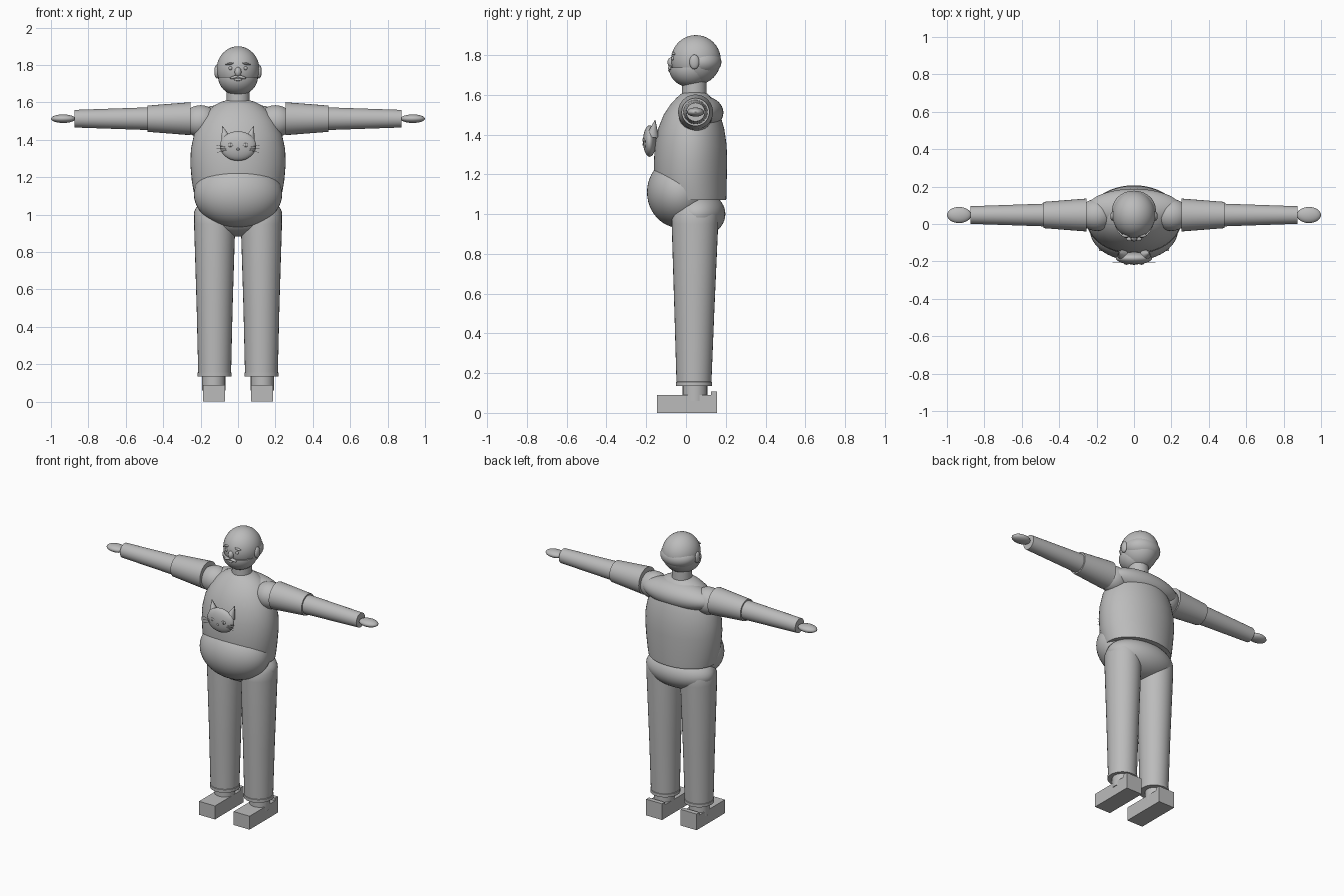
import bpy, bmesh, math
from mathutils import Vector, Matrix

if "Cube" in bpy.data.objects:
    bpy.data.objects.remove(bpy.data.objects["Cube"], do_unlink=True)

GREY = (0.5, 0.5, 0.5, 1)
mat = bpy.data.materials.new("plain grey")
mat.use_nodes = True
mat.diffuse_color = GREY
mat.node_tree.nodes["Principled BSDF"].inputs["Base Color"].default_value = GREY


def finish(name, bm, smooth=True):
    """Turn a bmesh into a named, shaded object."""
    bmesh.ops.recalc_face_normals(bm, faces=bm.faces[:])
    mesh = bpy.data.meshes.new(name)
    bm.to_mesh(mesh)
    bm.free()
    mesh.materials.append(mat)
    obj = bpy.data.objects.new(name, mesh)
    bpy.context.collection.objects.link(obj)
    if smooth:
        bpy.ops.object.select_all(action="DESELECT")
        bpy.context.view_layer.objects.active = obj
        obj.select_set(True)
        bpy.ops.object.shade_smooth_by_angle(angle=math.radians(40))
    return obj


def ball(name, centre, radii, segs=32, tilt=0, lower_half=False):
    """Ellipsoid, optionally tilted about y or cut to its lower half."""
    bm = bmesh.new()
    bmesh.ops.create_uvsphere(bm, u_segments=segs, v_segments=segs // 2, radius=1)
    if lower_half:
        cut = bmesh.ops.bisect_plane(bm, geom=bm.verts[:] + bm.edges[:] + bm.faces[:],
                                     plane_co=(0, 0, 0.02), plane_no=(0, 0, 1), clear_outer=True)
        rim = [e for e in cut["geom_cut"] if isinstance(e, bmesh.types.BMEdge)]
        bmesh.ops.contextual_create(bm, geom=rim)
    bm.transform(Matrix.Translation(centre) @ Matrix.Rotation(tilt, 4, "Y")
                 @ Matrix.Diagonal((*radii, 1)))
    return finish(name, bm)


def loft(name, rings, matrix=Matrix(), segs=32):
    """Skin over elliptic rings given as (height, x radius, y radius, y centre)."""
    bm = bmesh.new()
    loops = []
    for z, rx, ry, cy in rings:
        angles = [math.tau * i / segs for i in range(segs)]
        loops.append([bm.verts.new((rx * math.cos(a), cy + ry * math.sin(a), z)) for a in angles])
    for low, high in zip(loops, loops[1:]):
        for i in range(segs):
            j = (i + 1) % segs
            bm.faces.new((low[i], low[j], high[j], high[i]))
    bm.faces.new(loops[0])
    bm.faces.new(loops[-1])
    bm.transform(matrix)
    return finish(name, bm)


def rod(name, start, end, r1, r2, segs=12):
    """Round bar or cone between two points."""
    a, b = Vector(start), Vector(end)
    turn = (b - a).to_track_quat("Z", "Y").to_matrix().to_4x4()
    return loft(name, [(0, r1, r1, 0), ((b - a).length, r2, r2, 0)],
                Matrix.Translation(a) @ turn, segs)


def prism(name, outline, x, half_width):
    """Extrude a (y, z) outline across x."""
    bm = bmesh.new()
    face = bm.faces.new([bm.verts.new((x - half_width, y, z)) for y, z in outline])
    new = bmesh.ops.extrude_face_region(bm, geom=[face])["geom"]
    bmesh.ops.translate(bm, verts=[v for v in new if isinstance(v, bmesh.types.BMVert)],
                        vec=(2 * half_width, 0, 0))
    return finish(name, bm, smooth=False)


# Torso
loft("shirt", [(1.07, .225, .168, .034), (1.1, .233, .176, .028), (1.18, .247, .183, .022),
               (1.27, .255, .184, .023), (1.35, .252, .18, .024), (1.43, .235, .166, .026),
               (1.5, .203, .142, .03), (1.55, .165, .114, .035), (1.585, .125, .087, .04),
               (1.605, .085, .066, .042), (1.617, .04, .035, .042)], segs=48)
ball("shirt_yoke", (0, .08, 1.51), (.255, .108, .085), 48)
ball("belly", (0, -.03, 1.11), (.236, .166, .18), 48)
ball("trouser_seat", (0, .055, 1.0), (.236, .143, .118), 48)

# Head
rod("neck", (0, .042, 1.57), (0, .042, 1.67), .063, .061, 32)
ball("skull", (0, .05, 1.775), (.115, .125, .125), 40)
ball("back_hair", (0, .075, 1.765), (.117, .103, .075), 40)
ball("beard", (0, .022, 1.735), (.106, .108, .097), 40, lower_half=True)
ball("nose", (0, -.073, 1.763), (.018, .02, .026), 20)
ball("mouth", (0, -.082, 1.722), (.022, .008, .007), 16)

# Paired parts
for side, s in (("left", 1), ("right", -1)):
    ball(side + "_ear", (s * .113, .042, 1.765), (.014, .025, .037), 20)
    ball(side + "_eye", (s * .04, -.066, 1.783), (.01, .009, .01), 16)
    ball(side + "_eyebrow", (s * .043, -.062, 1.807), (.024, .01, .006), 16, tilt=s * .2)
    ball(side + "_moustache", (s * .02, -.08, 1.735), (.024, .012, .008), 16, tilt=s * .25)

    # Arm
    ball(side + "_shoulder", (s * .2, .048, 1.5), (.095, .085, .085))
    arm = lambda x: (s * x, .048, 1.513)
    rod(side + "_sleeve", arm(.255), arm(.485), .088, .07, 32)
    rod(side + "_forearm", arm(.47), arm(.875), .061, .047, 32)
    ball(side + "_hand", arm(.935), (.065, .043, .023), 24)

    # Leg and shoe
    loft(side + "_trouser_leg", [(.135, .091, .091, .04), (.155, .091, .091, .04),
                                 (.157, .088, .088, .04), (.5, .096, .1, .042),
                                 (.95, .11, .117, .045), (1.0, .109, .117, .046),
                                 (1.04, .095, .1, .05), (1.065, .065, .07, .055),
                                 (1.077, .025, .03, .06)], Matrix.Translation((s * .125, 0, 0)))
    rod(side + "_ankle", (s * .13, .045, .06), (s * .13, .045, .16), .062, .062, 24)
    prism(side + "_shoe", [(-.145, 0), (.155, 0), (.155, .108), (.125, .108),
                           (.125, .09), (-.145, .09)], s * .128, .059)

    # Cat badge pairs
    rod(side + "_cat_ear", (s * .06, -.168, 1.395), (s * .084, -.155, 1.474), .031, .001, 16)
    ball(side + "_cat_eye", (s * .04, -.211, 1.372), (.015, .006, .011), 16)
    ball(side + "_cat_pupil", (s * .04, -.216, 1.372), (.004, .003, .009), 12)
    for k in (-1, 0, 1):
        rod(side + "_whisker", (s * .055, -.205, 1.352 + k * .006),
            (s * .115, -.205, 1.352 + k * .02), .0018, .0012, 6)

# Cat badge centre
ball("cat_face", (0, -.183, 1.367), (.097, .033, .079), 32)
ball("cat_nose", (0, -.215, 1.35), (.008, .005, .006), 12)
